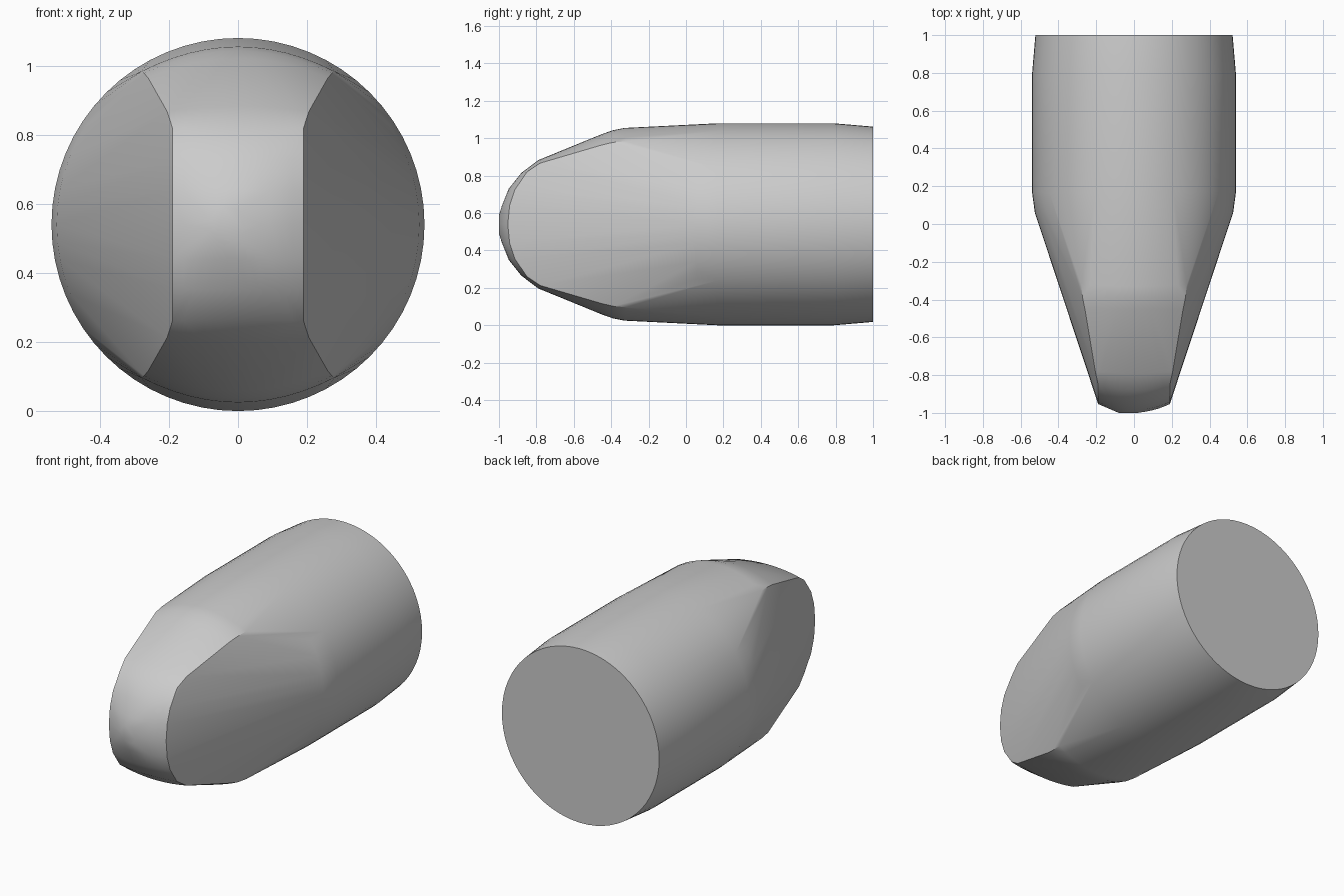
import bpy, bmesh
from math import sin, cos, tau, radians

if "Cube" in bpy.data.objects:
    bpy.data.objects.remove(bpy.data.objects["Cube"], do_unlink=True)

MID = 0.54
bm = bmesh.new()


def add_ring(y, radius, x=0.0, count=64):
    for i in range(count):
        a = tau * i / count
        bm.verts.new((x + radius * cos(a), y, MID + radius * sin(a)))


# Barrel: rear rim, straight section and rounded shoulder
for y, radius in [(1, 0.522), (0.79, 0.54), (0.17, 0.54), (0.06, 0.525)]:
    add_ring(y, radius)

# Small flat on the nose tip
add_ring(-1, 0.05, x=-0.03, count=24)

# Nose: crest (y, height) and cheek edge (x, y, height), tip to shoulder
crest = [(-0.998, 0), (-0.984, 0.1), (-0.948, 0.19), (-0.88, 0.275),
         (-0.79, 0.343), (-0.45, 0.482), (-0.39, 0.503), (-0.33, 0.515)]
cheek = [(0.19, -0.953, 0), (0.19, -0.943, 0.1), (0.19, -0.915, 0.185), (0.19, -0.85, 0.28),
         (0.205, -0.78, 0.327), (0.26, -0.45, 0.424), (0.272, -0.39, 0.438), (0.28, -0.32, 0.443)]
STEPS = 6
for (cy, ch), (ex, ey, eh) in zip(crest, cheek):
    for i in range(-STEPS, STEPS + 1):
        t = i / STEPS
        y = cy + (ey - cy) * t * t
        h = ch + (eh - ch) * t * t
        for side in ((1, -1) if ch else (1,)):
            bm.verts.new((ex * t, y, MID + side * h))

# Stretch one skin over barrel and nose, leaving flat cheeks between them
hull = bmesh.ops.convex_hull(bm, input=bm.verts[:])
loose = {g for g in hull["geom_interior"] + hull["geom_unused"]
         if isinstance(g, bmesh.types.BMVert)}
bmesh.ops.delete(bm, geom=list(loose), context="VERTS")
bmesh.ops.dissolve_limit(bm, angle_limit=radians(0.3), verts=bm.verts[:], edges=bm.edges[:])
bmesh.ops.recalc_face_normals(bm, faces=bm.faces[:])

mesh = bpy.data.meshes.new("tapered_body")
bm.to_mesh(mesh)
bm.free()
body = bpy.data.objects.new("tapered_body", mesh)
bpy.context.collection.objects.link(body)

# Smooth skin with crisp cheek edges and rear rim
bpy.ops.object.select_all(action="DESELECT")
body.select_set(True)
bpy.context.view_layer.objects.active = body
bpy.ops.object.shade_smooth_by_angle(angle=radians(25))
